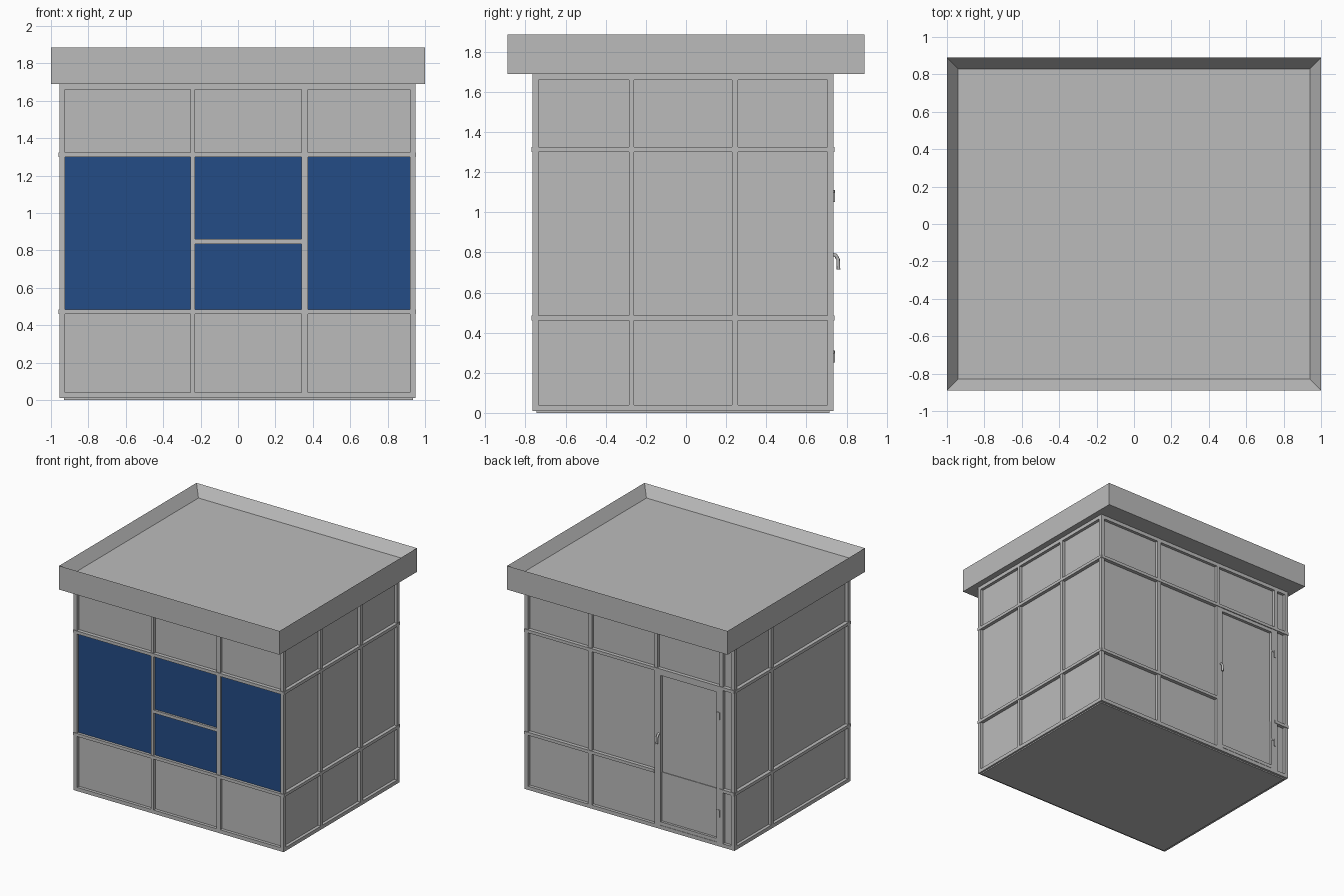
import bpy
import bmesh
from mathutils import Vector

old = bpy.data.objects.get("Cube")
if old:
    bpy.data.objects.remove(old, do_unlink=True)


def material(name, rgb):
    m = bpy.data.materials.new(name)
    m.use_nodes = True
    m.diffuse_color = (*rgb, 1)
    m.node_tree.nodes["Principled BSDF"].inputs["Base Color"].default_value = (*rgb, 1)
    return m


GREY = material("painted grey", (0.5, 0.5, 0.5))
BLUE = material("blue glass", (0.017, 0.072, 0.238))


def add_box(bm, lo, hi):
    lo, hi = Vector(lo), Vector(hi)
    verts = bmesh.ops.create_cube(bm, size=1)["verts"]
    for v in verts:
        v.co = Vector((lo[i] + (v.co[i] + 0.5) * (hi[i] - lo[i]) for i in range(3)))
    return verts


def finish(name, bm, mat):
    bmesh.ops.recalc_face_normals(bm, faces=bm.faces)
    me = bpy.data.meshes.new(name)
    bm.to_mesh(me)
    bm.free()
    me.materials.append(mat)
    ob = bpy.data.objects.new(name, me)
    bpy.context.collection.objects.link(ob)
    return ob


def boxes(name, items, mat=GREY):
    bm = bmesh.new()
    for lo, hi in items:
        add_box(bm, lo, hi)
    return finish(name, bm, mat)


# Outer wall planes and shared heights
LEFT, RIGHT, FRONT, BACK = 0.95, -0.955, -0.765, 0.735
BASE, TOP = 0.01, 1.69
DEPTH, LIP = 0.025, 0.005
SILL, HEAD = (0.46, 0.485), (1.30, 1.325)
BOTTOM, CROWN = (BASE, 0.04), (1.66, TOP)


def wall_bar(axis, plane, sign, u, z, out=0.0):
    """Box on a wall: u is the range along the wall, z the height range."""
    a, b = sorted((plane - sign * DEPTH * 1.2, plane + sign * out))
    if axis == "y":
        return (u[0], a, z[0]), (u[1], b, z[1])
    return (a, u[0], z[0]), (b, u[1], z[1])


def wall_frame(name, axis, plane, sign, posts, rails):
    bars = [wall_bar(axis, plane, sign, u, z) for u, z in posts]
    bars += [wall_bar(axis, plane, sign, u, z, o) for u, z, o in rails]
    return boxes(name, bars)


# Floor slab, wall core and roof tray
boxes("floor_slab", [((-0.93, -0.745, 0), (0.935, 0.715, 0.015))])
boxes("wall_panels", [((RIGHT + DEPTH, FRONT + DEPTH, BASE), (LEFT - DEPTH, BACK - DEPTH, TOP))])

bm = bmesh.new()
add_box(bm, (-1, -0.89, 1.69), (1, 0.89, 1.885))
bm.normal_update()
top = max(bm.faces, key=lambda f: f.calc_center_median().z)
bmesh.ops.inset_region(bm, faces=[top], thickness=0.085)
bmesh.ops.translate(bm, verts=top.verts, vec=(0, 0, -0.085))
finish("roof_tray", bm, GREY)

# Window panes
GLASS_Y = FRONT + DEPTH
for name, u, z in [
    ("window_right", (-0.93, -0.255), (0.485, 1.30)),
    ("window_middle_upper", (-0.23, 0.34), (0.86, 1.30)),
    ("window_middle_lower", (-0.23, 0.34), (0.485, 0.835)),
    ("window_left", (0.375, 0.92), (0.485, 1.30)),
]:
    boxes(name, [((u[0], GLASS_Y - 0.008, z[0]), (u[1], GLASS_Y + 0.001, z[1]))], BLUE)

FULL = (BASE, TOP)
X_ALL, Y_ALL = (RIGHT, LEFT), (FRONT, BACK)


def full_rails(u, names=(BOTTOM, SILL, HEAD, CROWN)):
    return [(u, z, LIP if z in (SILL, HEAD) else 0) for z in names]


# Front frame
wall_frame("front_frame", "y", FRONT, -1,
           [((RIGHT, -0.93), FULL), ((-0.255, -0.23), FULL),
            ((0.34, 0.375), FULL), ((0.92, LEFT), FULL)],
           full_rails(X_ALL) + [((-0.23, 0.34), (0.835, 0.86), 0)])

# Side frames: three bays on the left, two on the right
ends = [((FRONT, -0.74), FULL), ((0.71, BACK), FULL)]
wall_frame("left_frame", "x", LEFT, 1,
           ends + [((-0.285, -0.26), FULL), ((0.23, 0.26), FULL)],
           full_rails(Y_ALL, (BOTTOM, CROWN))
           + [(Y_ALL, SILL, 0.003), (Y_ALL, HEAD, 0.003)])
wall_frame("right_frame", "x", RIGHT, -1,
           ends + [((0.23, 0.26), FULL)], full_rails(Y_ALL))

# Back frame, with the sill rail broken by the doorway
wall_frame("back_frame", "y", BACK, 1,
           [((RIGHT, -0.93), FULL), ((-0.85, -0.82), FULL), ((-0.255, -0.23), FULL),
            ((0.34, 0.375), FULL), ((0.92, LEFT), FULL)],
           full_rails(X_ALL, (BOTTOM, HEAD, CROWN))
           + [((-0.23, LEFT), SILL, LIP), ((RIGHT, -0.82), SILL, LIP)])

# Door frame and its lower panel
wall_frame("door_frame", "y", BACK, 1,
           [((-0.285, -0.257), (0.04, 1.30)), ((-0.818, -0.79), (0.04, 1.30))],
           [((-0.818, -0.257), (0.042, 0.07), 0), ((-0.818, -0.257), (1.27, 1.298), 0)])
boxes("door_lower_panel", [((-0.79, BACK - 0.03, 0.07), (-0.285, BACK - 0.02, 0.47))])

# Hinges
for name, z in (("lower_hinge", 0.25), ("upper_hinge", 1.05)):
    boxes(name, [((-0.825, BACK - 0.005, z), (-0.812, BACK + 0.007, z + 0.06)),
                 ((-0.812, BACK - 0.005, z + 0.045), (-0.79, BACK + 0.004, z + 0.06))])

# Door handle: a bent lever
curve = bpy.data.curves.new("door_handle", "CURVE")
curve.dimensions = "3D"
curve.bevel_depth = 0.009
curve.bevel_resolution = 2
curve.use_fill_caps = True
path = [(BACK - 0.005, 0.79), (BACK + 0.012, 0.785), (BACK + 0.023, 0.765), (BACK + 0.025, 0.715)]
spline = curve.splines.new("POLY")
spline.points.add(len(path) - 1)
for p, (y, z) in zip(spline.points, path):
    p.co = (-0.268, y, z, 1)
curve.materials.append(GREY)
handle = bpy.data.objects.new("door_handle", curve)
bpy.context.collection.objects.link(handle)
